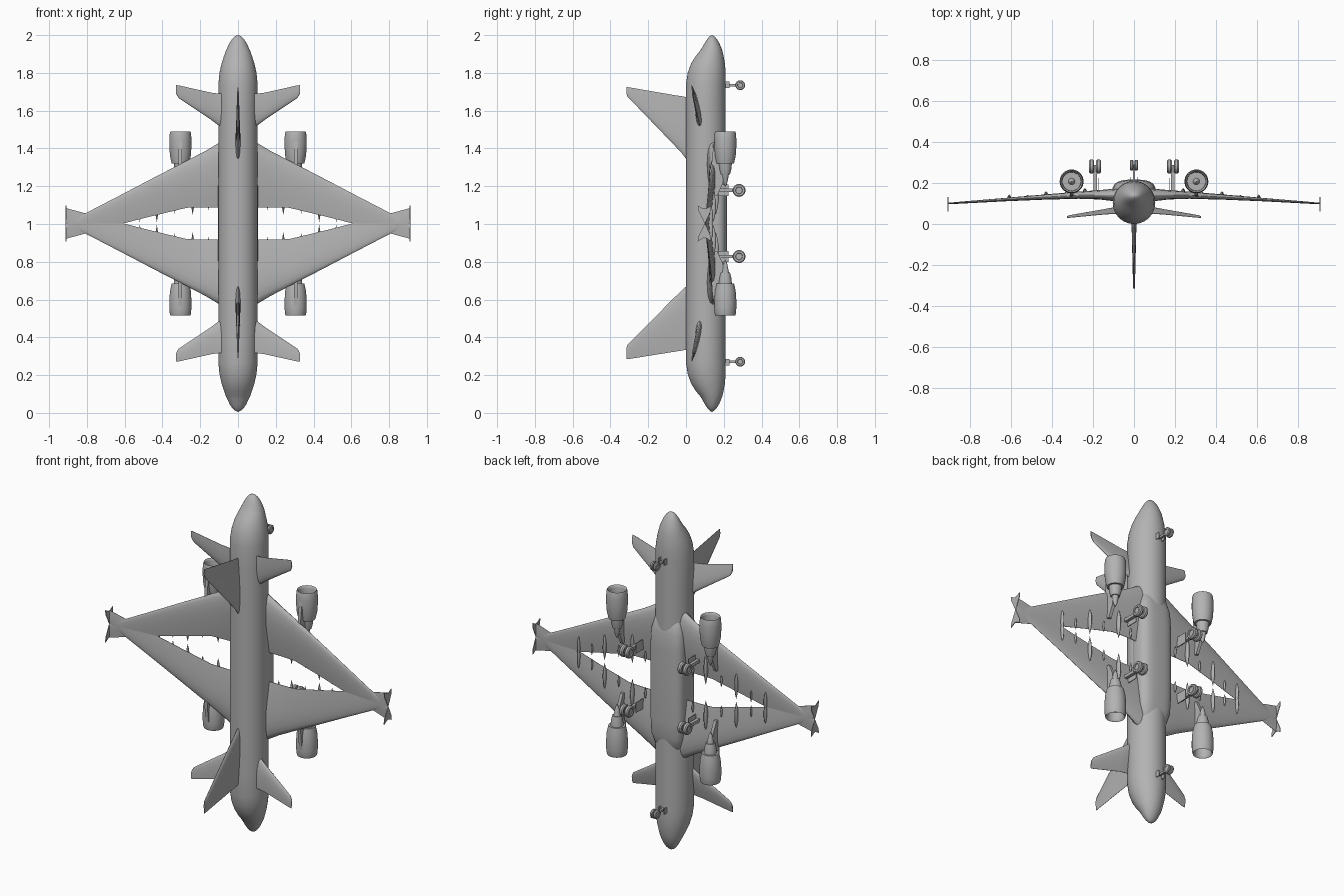
import bpy, bmesh, math

if "Cube" in bpy.data.objects:
    bpy.data.objects.remove(bpy.data.objects["Cube"])

FLIP = 2.006            # the lower half mirrors the upper one: z -> FLIP - z
grey = bpy.data.materials.new("plain_grey")
grey.diffuse_color = (0.45, 0.45, 0.45, 1)
grey.use_nodes = True
grey.node_tree.nodes["Principled BSDF"].inputs["Base Color"].default_value = grey.diffuse_color


def place(p, s, m):
    return (p[0] * s, p[1], FLIP - p[2] if m else p[2])


def finish(name, bm, angle=40):
    bmesh.ops.remove_doubles(bm, verts=bm.verts, dist=1e-5)
    bmesh.ops.recalc_face_normals(bm, faces=bm.faces)
    me = bpy.data.meshes.new(name)
    bm.to_mesh(me)
    bm.free()
    me.materials.append(grey)
    ob = bpy.data.objects.new(name, me)
    bpy.context.collection.objects.link(ob)
    bpy.ops.object.select_all(action='DESELECT')
    ob.select_set(True)
    bpy.context.view_layer.objects.active = ob
    bpy.ops.object.shade_smooth_by_angle(angle=math.radians(angle))


def loft(name, rings, s=1, m=0):
    """Skin equal-length rings of points and cap both ends."""
    bm = bmesh.new()
    vs = [[bm.verts.new(place(p, s, m)) for p in r] for r in rings]
    n = len(vs[0])
    for a, b in zip(vs, vs[1:]):
        for i in range(n):
            bm.faces.new((a[i], a[(i + 1) % n], b[(i + 1) % n], b[i]))
    bm.faces.new(vs[0])
    bm.faces.new(vs[-1])
    finish(name, bm)


def oval(z, rx, y0, y1, x=0, power=2, n=40):
    """Superellipse cross-section across the z axis."""
    pts = []
    for i in range(n):
        a = 2 * math.pi * i / n
        c, d = math.cos(a), math.sin(a)
        c = math.copysign(abs(c) ** (2 / power), c)
        d = math.copysign(abs(d) ** (2 / power), d)
        pts.append((x + rx * c, (y0 + y1) / 2 + (y1 - y0) / 2 * d, z))
    return pts


def foil(lead, trail, thick, n=10):
    """Streamlined section as (chord position, half thickness offset)."""
    ts = [(1 - math.cos(math.pi * i / n)) / 2 for i in range(n + 1)]
    def h(t):
        return thick * (1.48 * math.sqrt(t) - 0.63 * t - 1.758 * t**2
                        + 1.4215 * t**3 - 0.5 * t**4) + 0.0006
    up = [(lead + (trail - lead) * t, h(t)) for t in ts]
    return up + [(z, -d) for z, d in reversed(up)]


def lathe(name, profile, centre, axis, s=1, m=0, n=32):
    """Revolve (radius, offset) pairs about the x or z axis."""
    rings = []
    for r, o in profile:
        ring = []
        for i in range(n):
            a = 2 * math.pi * i / n
            c, d = max(r, 1e-4) * math.cos(a), max(r, 1e-4) * math.sin(a)
            v = (o, c, d) if axis == 'x' else (c, d, o)
            ring.append(tuple(k + w for k, w in zip(centre, v)))
        rings.append(ring)
    loft(name, rings, s, m)


def plate(name, yz, x, width, s=1, m=0):
    """Flat slab cut to a side outline."""
    loft(name, [[(x + o, y, z) for y, z in yz] for o in (-width / 2, width / 2)], s, m)


def box(name, x, y, z, dx, dy, dz, s=1, m=0):
    plate(name, [(y - dy, z - dz), (y + dy, z - dz), (y + dy, z + dz), (y - dy, z + dz)],
          x, 2 * dx, s, m)


# Fuselage with a nose at each end: z, half width, front y, back y
half = [(1.3, .104, 0, .21), (1.6, .104, 0, .21), (1.74, .104, 0, .21), (1.80, .098, .009, .21),
        (1.85, .087, .027, .206), (1.89, .074, .052, .199), (1.915, .065, .073, .193),
        (1.935, .056, .086, .186), (1.96, .044, .1, .175), (1.98, .031, .113, .163),
        (1.993, .018, .124, .151), (2.0, .002, .135, .139)]
stations = [(FLIP - z, *r) for z, *r in reversed(half)] + half
loft("fuselage", [oval(z, rx, a, b) for z, rx, a, b in stations])

# Belly fairing
fair = [(1.0, .107), (1.22, .107), (1.31, .103), (1.38, .085), (1.43, .05)]
fair = [(FLIP - z, w) for z, w in reversed(fair)] + fair
loft("belly_fairing", [oval(z, w, .08, .11 + w, power=3) for z, w in fair])

# Wing: x, leading z, trailing z, y, thickness
wing = [(0, 1.475, 1.088, .142, .065), (.1, 1.43, 1.088, .142, .06), (.17, 1.388, 1.088, .143, .045),
        (.27, 1.336, 1.086, .141, .034), (.45, 1.243, 1.043, .131, .024),
        (.62, 1.154, 1.0, .12, .016), (.84, 1.04, .941, .105, .009), (.91, 1.003, .922, .1, .006)]
# Tailplane: same columns
tail = [(.04, 1.48, 1.69, .055, .03), (.1, 1.52, 1.69, .06, .026),
        (.14, 1.55, 1.695, .058, .021), (.315, 1.667, 1.734, .046, .009),
        (.328, 1.69, 1.735, .045, .005)]
# Fins differ slightly: y, leading z, trailing z, thickness
fins = ([(.03, 1.30, 1.67, .026), (0, 1.345, 1.672, .024), (-.025, 1.378, 1.677, .022),
         (-.06, 1.415, 1.682, .02), (-.31, 1.675, 1.725, .008), (-.315, 1.69, 1.725, .006)],
        [(.03, 1.30, 1.67, .026), (0, 1.337, 1.672, .024), (-.025, 1.36, 1.677, .022),
         (-.06, 1.394, 1.682, .02), (-.31, 1.645, 1.722, .008), (-.315, 1.66, 1.722, .006)])
nacelle = [(0, 1.462), (.008, 1.455), (.016, 1.435), (.045, 1.435), (.046, 1.475), (.05, 1.488),
           (.053, 1.49), (.056, 1.48), (.0585, 1.45), (.0585, 1.41), (.055, 1.36), (.046, 1.32),
           (.035, 1.32), (.032, 1.29), (.025, 1.262), (.019, 1.262), (.011, 1.22), (0, 1.195)]


def wing_at(x):
    for a, b in zip(wing, wing[1:]):
        if a[0] <= x <= b[0]:
            t = (x - a[0]) / (b[0] - a[0])
            return [p + (q - p) * t for p, q in zip(a, b)]


def wheel(name, x, y, z, r, w, s, m):
    lathe(name, [(0, -w * .6), (r * .5, -w * .6), (r * .55, -w), (r * .85, -w), (r, -w * .5),
                 (r, w * .5), (r * .85, w), (r * .55, w), (r * .5, w * .6), (0, w * .6)],
          (x, y, z), 'x', s, m, 24)


for m, end in ((0, "upper"), (1, "lower")):
    loft(end + "_fin", [[(d, y, z) for z, d in foil(a, b, t)] for y, a, b, t in fins[m]], 1, m)

    # Nose gear
    box(end + "_nose_strut", 0, .245, 1.735, .006, .045, .006, 1, m)
    for s in (-1, 1):
        box(end + "_nose_gear_door", .018, .215, 1.738, .002, .016, .017, s, m)
        wheel(end + "_nose_wheel", .011, .287, 1.735, .026, .008, s, m)

    for s, side in ((-1, "left"), (1, "right")):
        tag = end + "_" + side + "_"
        loft(tag + "wing", [[(x, y + d, z) for z, d in foil(a, b, t)] for x, a, b, y, t in wing], s, m)
        loft(tag + "tailplane", [[(x, y - .13 * (z - 1.62) + d, z) for z, d in foil(a, b, t)]
                                 for x, a, b, y, t in tail], s, m)
        # Wing tip fence
        plate(tag + "tip_fence", [(.1, 1.005), (.065, .935), (.062, .908), (.092, .925),
                                  (.105, .925), (.132, .91), (.132, .935)], .91, .004, s, m)
        # Engine and pylon
        lathe(tag + "engine", nacelle, (.305, .208, 0), 'z', s, m)
        plate(tag + "pylon", [(.153, 1.46), (.138, 1.36), (.132, 1.25), (.14, 1.15), (.165, 1.15),
                              (.195, 1.215), (.2, 1.32), (.17, 1.42)], .305, .018, s, m)
        # Flap track fairings, three large and three small
        for x, ln, r in ((.24, .17, .010), (.43, .15, .009), (.61, .13, .008),
                         (.155, .07, .005), (.335, .07, .005), (.52, .07, .005)):
            _, a, b, y, t = wing_at(x)
            z0 = b - (.036 if ln > .1 else .014)
            cy = y + t * .25 + r * .7
            loft(tag + "flap_fairing",
                 [oval(z0 + ln * f, r * w, cy - 1.6 * r * w, cy + 1.6 * r * w, x, n=12)
                  for f, w in ((0, .05), (.2, .6), (.45, 1), (.75, .9), (.93, .5), (1, .05))], s, m)
        # Main gear
        box(tag + "main_strut", .19, .22, 1.178, .009, .065, .009, s, m)
        box(tag + "main_axle", .19, .281, 1.178, .022, .007, .007, s, m)
        box(tag + "main_gear_door", .172, .19, 1.178, .002, .035, .03, s, m)
        for x in (.173, .207):
            wheel(tag + "main_wheel", x, .281, 1.178, .034, .012, s, m)
